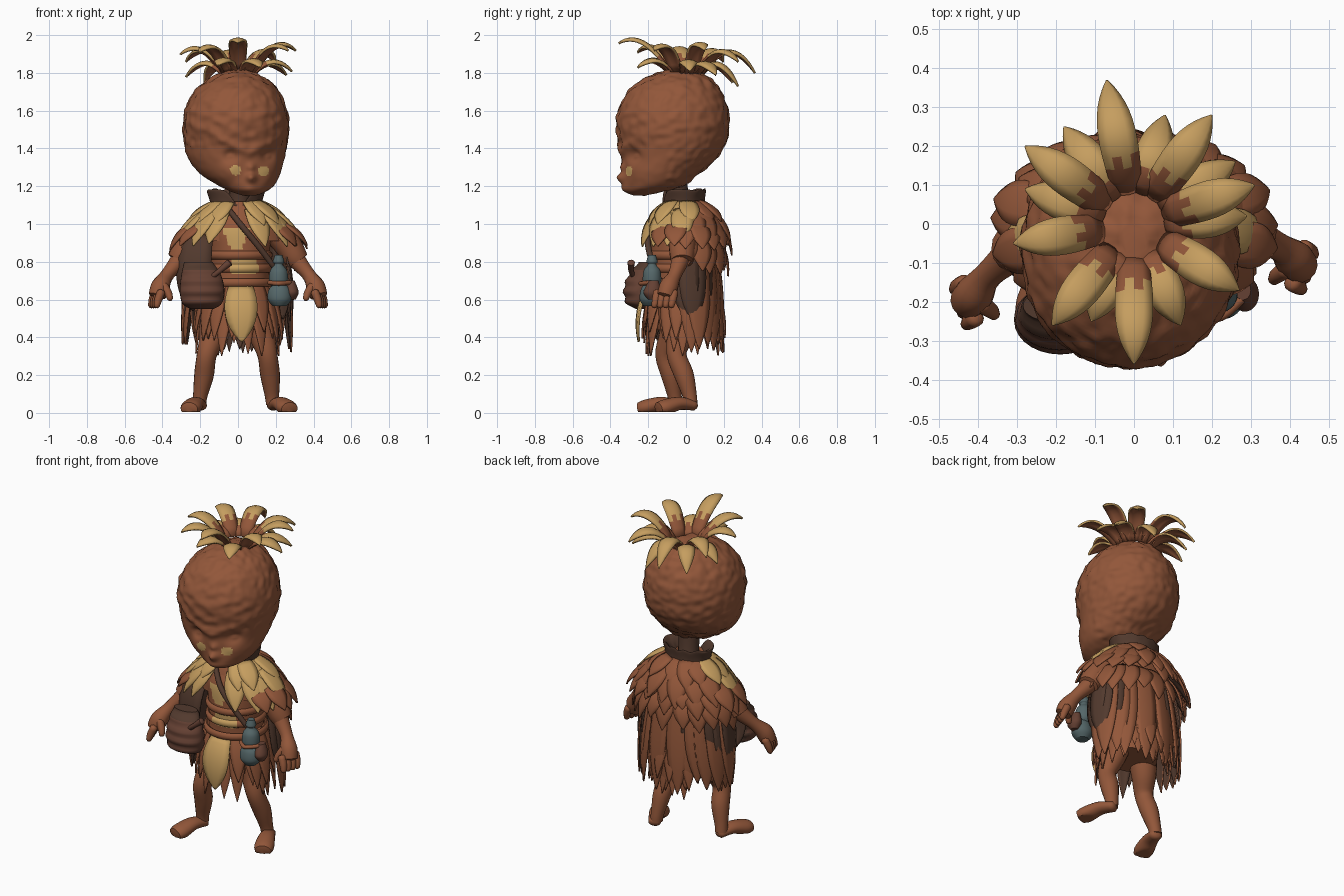
import bpy, bmesh, random
from math import sin, cos, pi, radians, exp, hypot
from mathutils import Vector, noise

random.seed(4)
if "Cube" in bpy.data.objects:
    bpy.data.objects.remove(bpy.data.objects["Cube"])


def material(name, rgb):
    m = bpy.data.materials.new(name)
    m.use_nodes = True
    m.diffuse_color = (*rgb, 1)
    m.node_tree.nodes["Principled BSDF"].inputs["Base Color"].default_value = (*rgb, 1)
    return m


# Palette order matters: undersides of leaves take the next darker entry
PALETTE = [material("dark brown", (.085, .042, .027)), material("red brown", (.29, .095, .042)),
           material("straw", (.56, .34, .115)), material("slate blue", (.09, .135, .14)),
           material("pouch brown", (.13, .052, .033))]
DARK, BROWN, TAN, BLUE, POUCH = range(5)


def finish(name, bm, thick=0):
    me = bpy.data.meshes.new(name)
    if not thick:
        bmesh.ops.recalc_face_normals(bm, faces=bm.faces)
    bm.to_mesh(me)
    bm.free()
    for m in PALETTE:
        me.materials.append(m)
    ob = bpy.data.objects.new(name, me)
    bpy.context.collection.objects.link(ob)
    if thick:
        mod = ob.modifiers.new("thickness", "SOLIDIFY")
        mod.thickness, mod.offset, mod.material_offset = thick, -1, -1
    bpy.ops.object.select_all(action="DESELECT")
    ob.select_set(True)
    bpy.context.view_layer.objects.active = ob
    bpy.ops.object.shade_smooth_by_angle(angle=radians(50))
    return ob


def spline(pts, n):
    """Catmull-Rom through tuples of any length."""
    out, last = [], len(pts) - 1
    for k in range(n + 1):
        u = k / n * last
        i = min(int(u), last - 1)
        t = u - i
        quad = zip(pts[max(i - 1, 0)], pts[i], pts[i + 1], pts[min(i + 2, last)])
        out.append([b + .5 * t * (c - a + t * (2*a - 5*b + 4*c - d + t * (3*(b - c) + d - a)))
                    for a, b, c, d in quad])
    return out


def bridge(bm, rings, mat, caps=True):
    rings = [[bm.verts.new(p) for p in ring] for ring in rings]
    n = len(rings[0])
    faces = [bm.faces.new((a[j], a[(j + 1) % n], b[(j + 1) % n], b[j]))
             for a, b in zip(rings, rings[1:]) for j in range(n)]
    if caps:
        faces += [bm.faces.new(rings[0][::-1]), bm.faces.new(rings[-1])]
    for f in faces:
        f.material_index = mat


def loft(name, sections, mat, seg=32, n=24, rule=None, shape=None):
    """Stacked ellipses (cx, cy, z, rx, ry); shape moves points, rule colours faces."""
    bm = bmesh.new()
    rings = [[Vector((cx + rx * cos(2*pi*j/seg), cy + ry * sin(2*pi*j/seg), z)) for j in range(seg)]
             for cx, cy, z, rx, ry in spline(sections, n)]
    if shape:
        rings = [[shape(p) for p in ring] for ring in rings]
    bridge(bm, rings, mat)
    if rule:
        for f in bm.faces:
            f.material_index = rule(f.calc_center_median())
    return finish(name, bm)


def tube(bm, pts, mat=BROWN, seg=14, n=16, flat=1):
    """Round sweep through (x, y, z, radius) points, kept above the ground."""
    path = spline(pts, n)
    pos = [Vector(p[:3]) for p in path]
    d = pos[-1] - pos[0]
    ref = Vector((0, 0, 1)) if abs(d.z) < .6 * d.length else Vector((0, 1, 0))
    rings = []
    for i, p in enumerate(pos):
        t = (pos[min(i + 1, n)] - pos[max(i - 1, 0)]).normalized()
        s = ref.cross(t).normalized()
        u = t.cross(s)
        end = .55 if i in (0, n) else 1
        r = max(path[i][3], .003) * end
        ring = [p + r * (s * cos(2*pi*j/seg) + u * sin(2*pi*j/seg) * flat) for j in range(seg)]
        rings.append([Vector((q.x, q.y, max(q.z, .004))) for q in ring])
    bridge(bm, rings, mat)


def blade(bm, root, ctrl, tip, normal, width, mat, point=3, camber=.15, base=None, rows=10):
    """Leaf or feather along a quadratic curve; a higher point value is blunter."""
    grid = []
    cols = (-1, -.5, 0, .5, 1)
    for i in range(rows + 1):
        t = 1 - (1 - i / rows) ** 1.4
        p = root * (1-t)**2 + ctrl * 2*t*(1-t) + tip * t*t
        tan = ((ctrl - root) * (1-t) + (tip - ctrl) * t).normalized()
        s = tan.cross(normal).normalized()
        up = s.cross(tan)
        w = .5 * width * (.75 + .25 * sin(pi * t)) * (1 - .95 * t**point)
        grid.append([bm.verts.new(p + s * c * w + up * camber * w * (1 - c*c)) for c in cols])
    for i in range(rows):
        for j in range(4):
            f = bm.faces.new((grid[i][j], grid[i][j+1], grid[i+1][j+1], grid[i+1][j]))
            f.material_index = base if base is not None and i < 2 + j % 2 else mat


def tier(name, root, tip, a0, a1, count, width, jitter=.03, tan_y=-9, point=3, mat=BROWN):
    """Row of hanging feathers between two ellipses (rx, ry, z)."""
    bm = bmesh.new()
    for i in range(count):
        a = radians(a0 + (a1 - a0) * (i + random.uniform(-.2, .2)) / (count - 1))
        lift = .007 * (i % 2)
        ends = [Vector(((rx + lift) * cos(a), -.01 + (ry + lift) * sin(a), z)) for rx, ry, z in (root, tip)]
        ends[1].z += random.uniform(-jitter, jitter)
        out = Vector((cos(a), sin(a), .4))
        mid = (ends[0] + ends[1]) / 2 + out * .03
        blade(bm, ends[0], mid, ends[1], out, width, TAN if ends[1].y < tan_y else mat, point)
    return finish(name, bm, .009)


# Head: bumpy skull with sculpted face, turned a little to its left
FACE = .06
BUMPS = [(.07, 1.245, .026, .042), (.07, 1.30, .022, .02), (-.04, 1.362, .03, -.032),
         (.16, 1.362, .03, -.032), (-.04, 1.358, .014, .016), (.16, 1.358, .014, .016),
         (.065, 1.222, .03, -.012), (.065, 1.20, .04, .018), (-.05, 1.28, .05, .012), (.17, 1.28, .05, .012)]


def face_shape(p):
    q = p.copy()
    if p.y < -.1:
        for x, z, r, amount in BUMPS:
            q.y -= amount * exp(-((p.x - x)**2 + (p.z - z)**2) / r**2)
        for rise, amount in ((1.375, .014), (1.46, .008), (1.54, .006)):
            q.y -= amount * exp(-((p.z - rise - .5 * abs(p.x - FACE)) / .025)**2)
    rough = .009 if p.z > 1.4 or p.y > -.1 else .002
    return q + (p - Vector((0, -.07, 1.5))).normalized() * rough * noise.noise(p * 26)


def cheek(c):
    spots = [(-.015, 1.285), (.135, 1.28)]
    return TAN if c.y < -.1 and any(hypot(c.x - x, (c.z - z) * 1.1) < .03 for x, z in spots) else BROWN


loft("head", [(.06, -.24, 1.15, .035, .03), (.055, -.21, 1.175, .10, .11), (.04, -.165, 1.21, .155, .165),
              (.01, -.13, 1.27, .215, .205), (-.01, -.09, 1.35, .255, .255), (-.012, -.07, 1.44, .275, .285),
              (-.01, -.068, 1.53, .28, .298), (-.01, -.066, 1.62, .265, .287), (-.005, -.06, 1.71, .218, .24),
              (0, -.045, 1.78, .135, .16), (0, -.04, 1.82, .035, .04)],
     BROWN, 120, 90, cheek, face_shape)
bm = bmesh.new()
tube(bm, [(.01, -.03, 1.03, .085), (.01, -.04, 1.12, .06), (.02, -.06, 1.26, .065)], DARK)
finish("neck", bm)

# Leaf tuft: tip x, y, z and arch height
LEAVES = [(-.07, .37, 1.80, 2.02), (.20, .28, 1.86, 1.99), (.31, .10, 1.92, 2.02), (.27, -.17, 1.92, 2.0),
          (0, -.36, 1.96, 2.03), (-.21, -.26, 1.91, 2.0), (-.31, -.05, 1.90, 1.99), (-.28, .20, 1.86, 2.0),
          (.08, .28, 1.73, 1.92), (.29, .02, 1.81, 1.91), (.12, -.26, 1.83, 1.91), (-.11, -.25, 1.84, 1.91),
          (-.28, .09, 1.78, 1.91), (-.18, .25, 1.75, 1.92), (.26, .16, 1.79, 1.9)]
bm = bmesh.new()
for x, y, z, arch in LEAVES:
    away = Vector((x, y, 0))
    root = away.normalized() * .085 + Vector((0, 0, 1.80))
    blade(bm, root, away * .62 + Vector((0, 0, arch)), Vector((x, y, z)),
          away.normalized() * .4 + Vector((0, 0, 1)), .10, TAN, 6, .3, BROWN, 12)
tuft = finish("leaf_tuft", bm, .012)
tuft.data.materials[DARK] = PALETTE[BROWN]

# Torso with painted chest patches, collar and belts
loft("torso", [(0, -.02, .44, .15, .13), (0, -.03, .60, .17, .15), (.01, -.03, .72, .155, .15),
               (.01, -.03, .86, .16, .155), (0, -.02, .98, .17, .155), (0, -.02, 1.08, .12, .11)], BROWN, 64, 64,
     lambda c: TAN if c.y < -.1 and (abs(c.x + .01) < .03 + (c.z - .87) * .4 and .87 < c.z < .975
                                     or abs(c.x - .03) < .07 and .73 < c.z < .81) else BROWN)
loft("shoulder_yoke", [(0, -.01, .91, .26, .15), (0, -.01, 1.0, .24, .15), (0, -.01, 1.07, .17, .13),
                       (0, -.01, 1.12, .11, .10)], BROWN)
loft("collar", [(-.01, -.01, 1.06, .13, .11), (-.01, -.01, 1.13, .14, .11), (-.01, -.01, 1.18, .155, .115),
                (-.01, -.01, 1.17, .13, .10), (-.01, -.01, 1.10, .08, .07)], DARK, 48, 20,
     None, lambda p: p + Vector((0, 0, -.09 * exp(-((p.x - .01) / .05)**2) if p.y < -.03 else .006 * sin(p.x * 90))))
bm = bmesh.new()
for z, r in ((.69, .17), (.765, .16), (.835, .16)):
    rings = []
    for j in range(40):
        a = 2 * pi * j / 40
        rings.append([((r + .014 * cos(b)) * cos(a) + .01, (r + .014 * cos(b)) * sin(a) - .03,
                       z + .022 * sin(b)) for b in [k * pi / 4 for k in range(8)]])
    bridge(bm, rings + rings[:1], BROWN, False)
for f in bm.faces:
    c = f.calc_center_median()
    if .73 < c.z < .80 and c.y < -.1 and abs(c.x - .03) < .08:
        f.material_index = TAN
bmesh.ops.remove_doubles(bm, verts=bm.verts, dist=.0001)
finish("belts", bm)

# Skirt, front apron panel and long back cloak
tier("skirt_under", (.14, .13, .70), (.22, .21, .35), 0, 345, 18, .10, .06)
tier("skirt_over", (.155, .145, .71), (.235, .22, .42), 8, 353, 16, .10, .06)
bm = bmesh.new()
blade(bm, Vector((.015, -.19, .67)), Vector((.015, -.27, .58)), Vector((.02, -.255, .375)),
      Vector((0, -1, .1)), .175, TAN, 7)
finish("apron_panel", bm, .012)
tier("cloak_lining", (.23, .13, .95), (.285, .17, .50), 0, 205, 13, .15, .04, point=8, mat=DARK)
tier("cloak_over", (.23, .15, .93), (.29, .20, .37), 12, 195, 15, .14, .05, point=5)

# Feathered shoulder cape, bottom row first
tier("cape_row_low", (.25, .17, .93), (.33, .23, .75), 5, 178, 11, .13)
tier("cape_row_mid", (.24, .17, 1.01), (.37, .25, .86), -32, 212, 15, .13)
tier("cape_row_high", (.18, .14, 1.08), (.335, .25, .90), -62, 242, 17, .13, .02, .06)
tier("cape_row_top", (.12, .10, 1.12), (.27, .215, 1.0), -62, 242, 13, .115, .02, .06)

# Arms with rolled sleeves, chunky fingers and thumbs
for side, label, dy in ((1, "left", 0), (-1, "right", -.09)):
    bm = bmesh.new()
    tube(bm, [(side * x, y + dy * k, z, r) for x, y, z, r, k in
              [(.17, -.01, 1.0, .07, 0), (.25, -.01, .90, .06, .2), (.31, -.03, .81, .048, .5),
               (.375, -.06, .73, .036, .8), (.41, -.09, .67, .05, 1), (.43, -.11, .61, .045, 1)]], n=24)
    for i in range(4):
        y = -.06 - .03 * i + dy
        x = .452 - .01 * i
        tube(bm, [(side * (x - .02), y, .65, .022), (side * x, y - .01, .60, .021),
                  (side * (x + .01), y - .02, .556, .014)], seg=10, n=8)
    tube(bm, [(side * .40, -.11 + dy, .68, .025), (side * .37, -.13 + dy, .635, .021),
              (side * .357, -.145 + dy, .595, .014)], seg=10, n=8)
    finish(label + "_arm", bm)
    bm = bmesh.new()
    tube(bm, [(side * x, -.02 + dy * k, z, r) for x, z, r, k in
              [(.22, .95, .08, .1), (.27, .88, .072, .3), (.30, .83, .066, .45), (.32, .80, .058, .5)]])
    finish(label + "_sleeve", bm)

# Bare legs and splayed feet
LEGS = {"left": ([(.09, -.02, .56, .09), (.125, -.03, .42, .072), (.155, -.05, .31, .053),
                  (.17, -.01, .20, .052), (.18, .02, .09, .038), (.185, .025, .04, .036)],
                 (.18, .055), (.275, -.15)),
        "right": ([(-.09, -.04, .56, .09), (-.13, -.07, .42, .072), (-.165, -.11, .31, .053),
                   (-.18, -.08, .20, .052), (-.20, -.06, .09, .038), (-.205, -.055, .04, .036)],
                  (-.195, -.03), (-.26, -.25))}
for label, (path, heel, toe) in LEGS.items():
    bm = bmesh.new()
    tube(bm, path, n=24, seg=18)
    h, t = Vector((*heel, .036)), Vector((*toe, .02))
    m, b = h.lerp(t, .42), h.lerp(t, .8)
    tube(bm, [(*h, .034), (m.x, m.y, .05, .046), (b.x, b.y, .03, .056), (*t, .045)], flat=.75, seg=20)
    finish(label + "_leg", bm)

# Shoulder strap, pouch with flap, stick and hanging cloth
bm = bmesh.new()
tube(bm, [(-.06, -.14, 1.09, .014), (.02, -.20, .99, .016), (.11, -.20, .88, .016), (.20, -.17, .76, .014)], DARK)
tube(bm, [(-.15, -.27, .71, .014), (-.10, -.29, .75, .014), (-.04, -.29, .80, .02)], POUCH)
finish("strap_and_stick", bm)
loft("pouch", [(-.19, -.23, .55, .06, .04), (-.19, -.24, .58, .105, .075), (-.19, -.245, .65, .118, .085),
               (-.195, -.235, .73, .105, .07), (-.21, -.21, .80, .075, .04)], POUCH, 28, 24,
     lambda c: DARK if c.z > .76 or c.y > -.20 else POUCH,
     lambda p: p + Vector((0, -.006 * sin(p.z * 110), 0)))
bm = bmesh.new()
blade(bm, Vector((-.20, -.10, .95)), Vector((-.25, -.19, .82)), Vector((-.24, -.12, .54)),
      Vector((-.3, -1, 0)), .19, DARK, 10)
finish("side_cloth", bm, .012)

# Flasks and small pouch on the left hip
loft("tall_flask", [(.215, -.18, .66, .03, .03), (.215, -.18, .69, .05, .048), (.215, -.18, .75, .046, .045),
                    (.215, -.18, .785, .022, .022), (.215, -.18, .80, .03, .03), (.215, -.18, .835, .02, .02)], BLUE)
loft("round_flask", [(.22, -.19, .565, .035, .035), (.22, -.19, .60, .062, .055), (.22, -.19, .65, .058, .05),
                     (.22, -.19, .685, .03, .03)], BLUE)
loft("small_pouch", [(.285, -.18, .60, .02, .02), (.285, -.18, .64, .036, .045), (.28, -.17, .70, .02, .025)], POUCH)
bm = bmesh.new()
tube(bm, [(.16, -.20, .69, .012), (.215, -.24, .685, .012), (.28, -.19, .69, .012)], BROWN, 8)
finish("flask_cord", bm)
